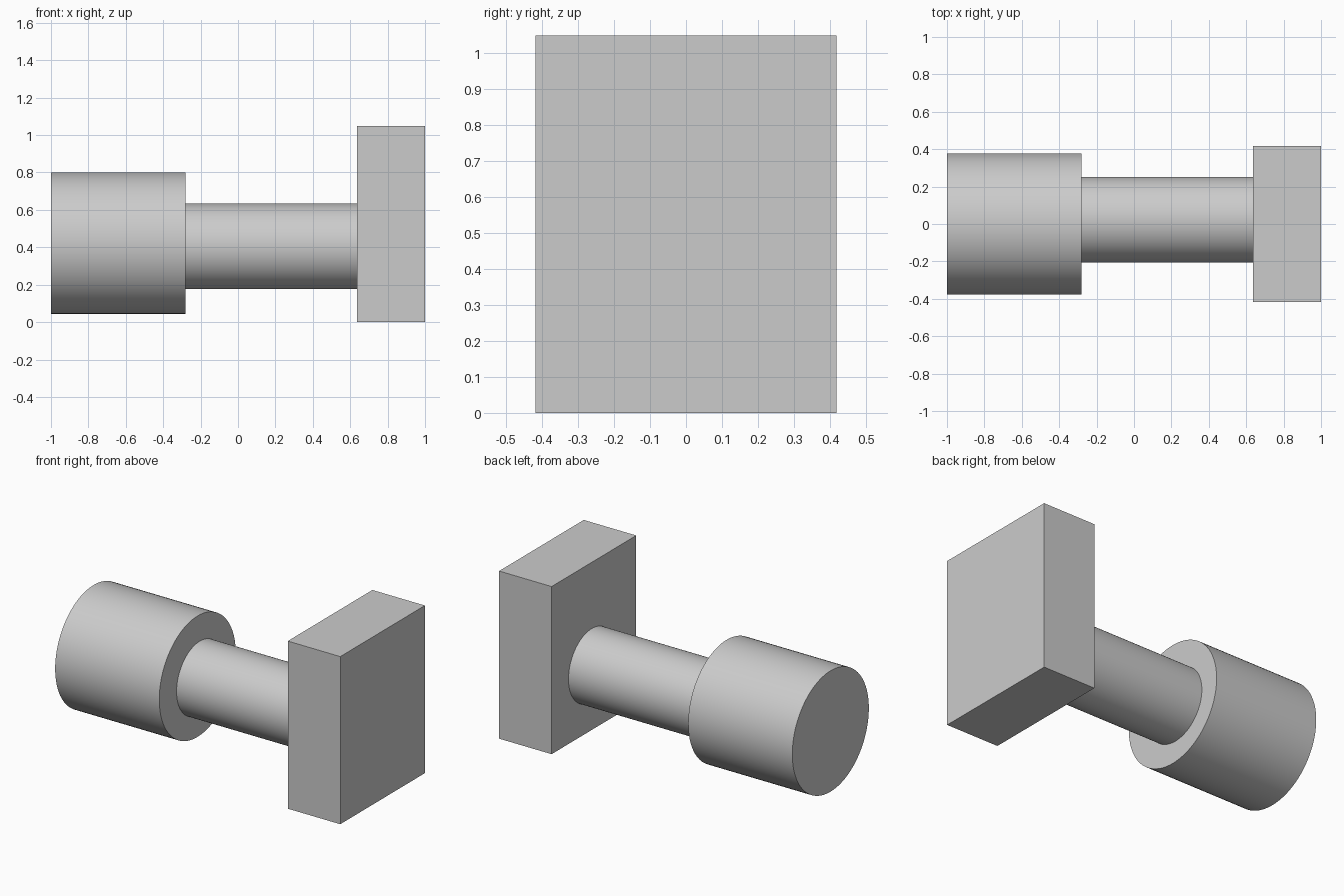
import bpy
from math import radians, pi

cube = bpy.data.objects.get("Cube")
if cube:
    bpy.data.objects.remove(cube, do_unlink=True)

grey = bpy.data.materials.new("light_grey")
grey.use_nodes = True
COLOUR = (0.6, 0.6, 0.6, 1)
grey.diffuse_color = COLOUR
grey.node_tree.nodes["Principled BSDF"].inputs["Base Color"].default_value = COLOUR


def finish(name):
    obj = bpy.context.object
    obj.name = name
    obj.data.materials.append(grey)
    return obj


def cylinder_x(name, x0, x1, y, z, radius):
    """Smooth capped cylinder lying along x."""
    bpy.ops.mesh.primitive_cylinder_add(
        vertices=96, radius=radius, depth=x1 - x0,
        location=((x0 + x1) / 2, y, z), rotation=(0, pi / 2, 0))
    finish(name)
    bpy.ops.object.transform_apply(location=False, rotation=True, scale=True)
    bpy.ops.object.shade_smooth_by_angle(angle=radians(30))


# Wide drum at the right end, and the slightly offset shaft
cylinder_x("drum", -1.0, -0.28, 0.0, 0.422, 0.378)
cylinder_x("shaft", -0.28, 0.637, 0.022, 0.405, 0.229)

# Rectangular end plate
bpy.ops.mesh.primitive_cube_add(size=1, location=(0.8185, 0, 0.524))
plate = finish("end_plate")
plate.scale = (0.363, 0.836, 1.048)
bpy.ops.object.transform_apply(location=False, rotation=False, scale=True)
